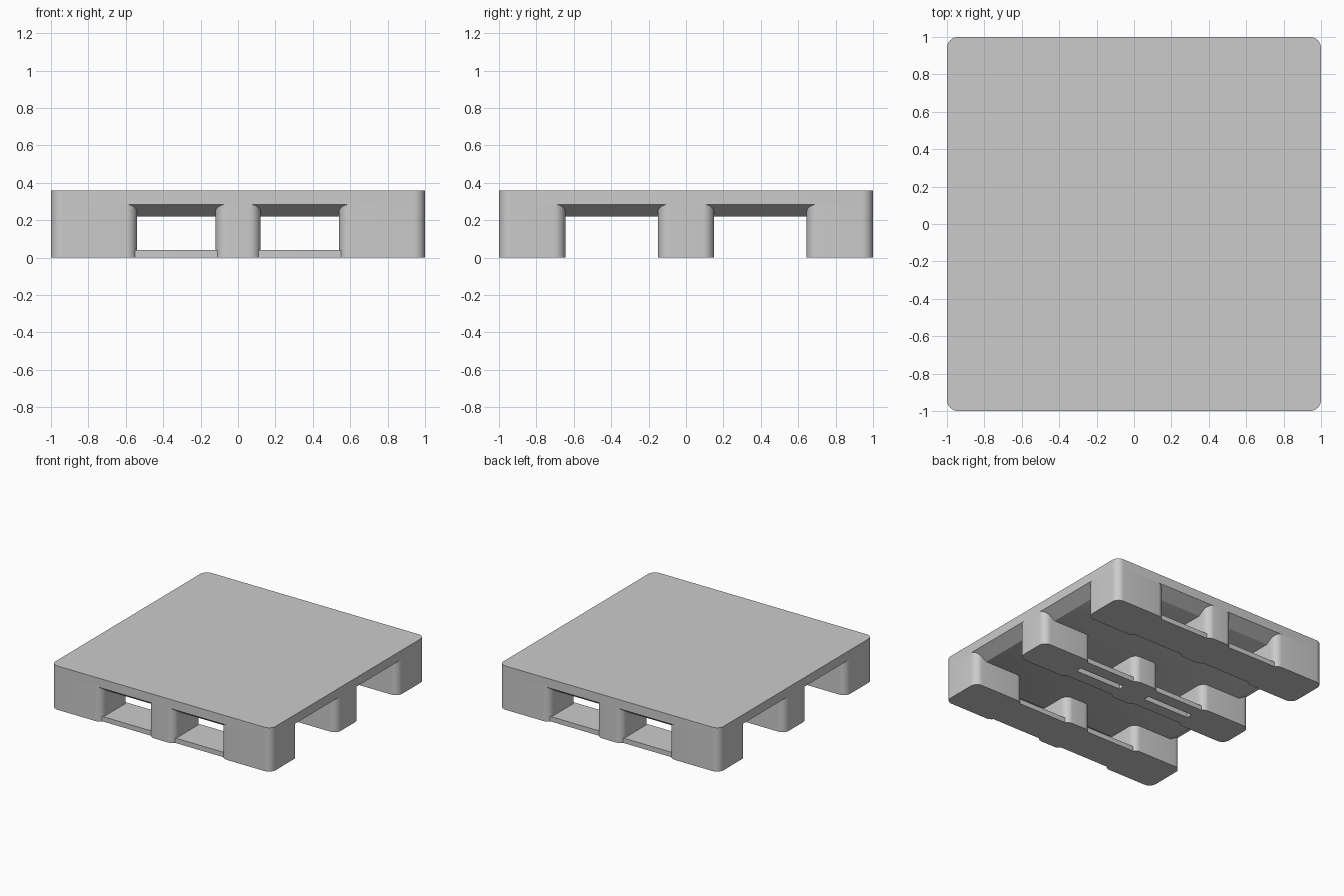
import bpy, bmesh, math

if "Cube" in bpy.data.objects:
    bpy.data.objects.remove(bpy.data.objects["Cube"])

R = 0.06          # vertical corner radius
SEG = 8


def outline(x0, x1, y0, y1, r):
    """Rounded rectangle, counter-clockwise."""
    pts = []
    corners = [(x1 - r, y1 - r, 0), (x0 + r, y1 - r, 90),
               (x0 + r, y0 + r, 180), (x1 - r, y0 + r, 270)]
    for cx, cy, a0 in corners:
        for i in range(SEG + 1):
            a = math.radians(a0 + 90 * i / SEG)
            pts.append((cx + r * math.cos(a), cy + r * math.sin(a)))
    return pts


def loft(name, levels):
    """Closed solid through (outline, z) levels, bottom to top."""
    bm = bmesh.new()
    rings = [[bm.verts.new((x, y, z)) for x, y in pts] for pts, z in levels]
    n = len(rings[0])
    for lo, hi in zip(rings, rings[1:]):
        for i in range(n):
            j = (i + 1) % n
            bm.faces.new((lo[i], lo[j], hi[j], hi[i]))
    bm.faces.new(rings[0][::-1])
    bm.faces.new(rings[-1])
    bmesh.ops.recalc_face_normals(bm, faces=bm.faces[:])
    me = bpy.data.meshes.new(name)
    bm.to_mesh(me)
    bm.free()
    ob = bpy.data.objects.new(name, me)
    bpy.context.collection.objects.link(ob)
    bpy.context.view_layer.objects.active = ob
    bpy.ops.object.select_all(action='DESELECT')
    ob.select_set(True)
    bpy.ops.object.shade_smooth_by_angle(angle=math.radians(30))
    return ob


def box(name, x0, x1, y0, y1, z0, z1, r):
    return loft(name, [(outline(x0, x1, y0, y1, r), z0),
                       (outline(x0, x1, y0, y1, r), z1)])


# Deck with a chamfered lower rim
C = 0.10
loft("deck", [(outline(-1 + C, 1 - C, -1 + C, 1 - C, 0.02), 0.22),
              (outline(-1, 1, -1, 1, R), 0.285),
              (outline(-1, 1, -1, 1, R), 0.36)])

# Nine rounded blocks
x_spans = {"left": (-1, -0.54), "middle": (-0.12, 0.12), "right": (0.54, 1)}
y_spans = {"front": (-1, -0.645), "centre": (-0.15, 0.15), "back": (0.645, 1)}
for yn, (y0, y1) in y_spans.items():
    for xn, (x0, x1) in x_spans.items():
        box(f"{yn}_{xn}_block", x0, x1, y0, y1, 0, 0.285, R)

# Skid boards bridging the blocks, set slightly back from the block faces
S = 0.025
for side, (x0, x1) in {"left": (-0.59, -0.07), "right": (0.07, 0.59)}.items():
    for yn in ("front", "back"):
        y0, y1 = y_spans[yn]
        box(f"{yn}_{side}_skid_board", x0, x1, y0 + S, y1 - S, 0, 0.04, 0.005)
    # The centre skid is split by a narrow slot
    for half, (y0, y1) in {"a": (-0.15 + S, -S), "b": (S, 0.15 - S)}.items():
        box(f"centre_{side}_skid_board_{half}", x0, x1, y0, y1, 0, 0.04, 0.005)
